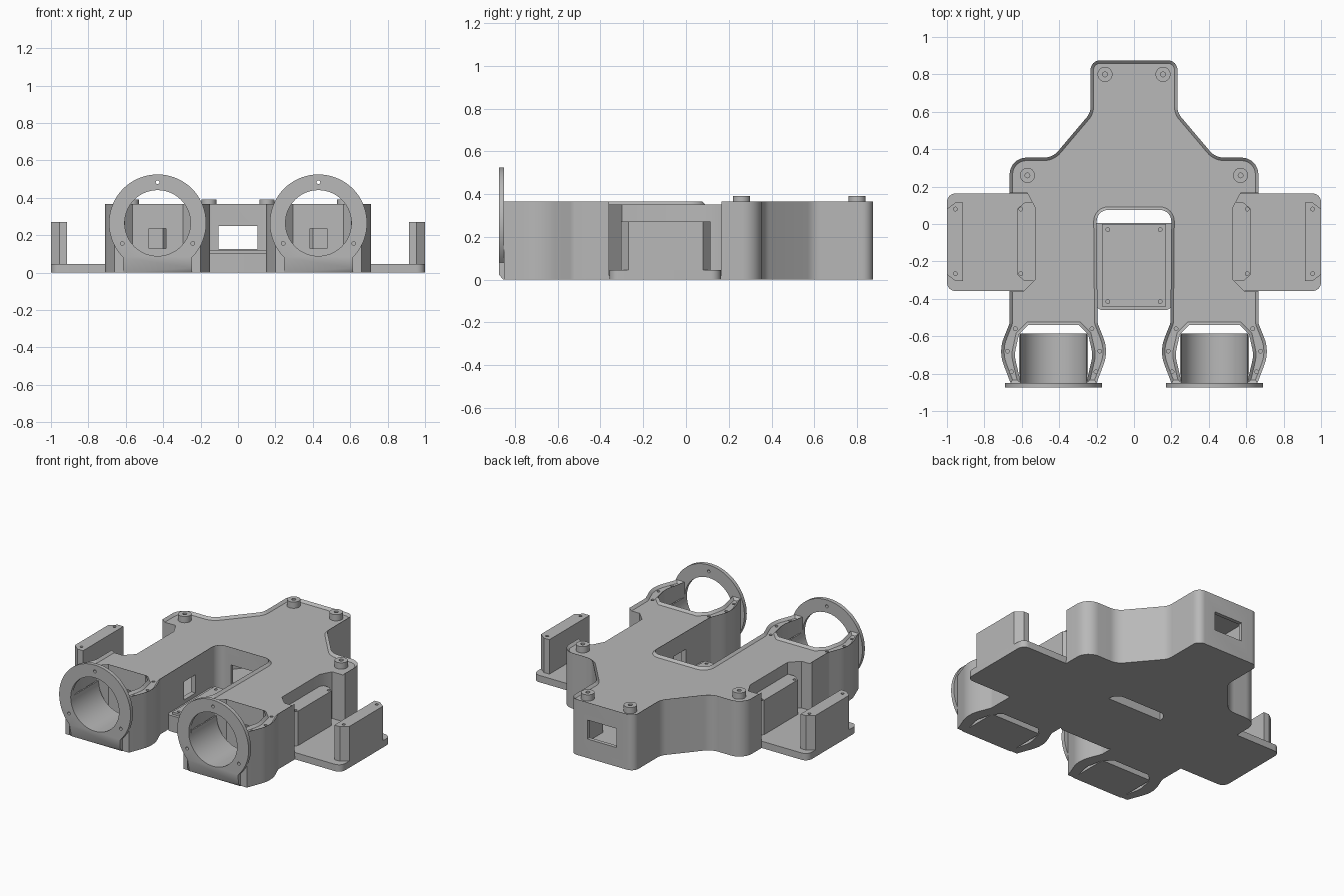
import bpy, bmesh, math
from mathutils import Vector, Matrix

cube = bpy.data.objects.get("Cube")
if cube:
    bpy.data.objects.remove(cube, do_unlink=True)

grey = bpy.data.materials.new("matte grey")
grey.use_nodes = True
grey.diffuse_color = (0.48, 0.48, 0.48, 1)
grey.node_tree.nodes["Principled BSDF"].inputs["Base Color"].default_value = (0.48, 0.48, 0.48, 1)

LEG_X, BORE_Z = 0.43, 0.265


def make(name, bm):
    bmesh.ops.recalc_face_normals(bm, faces=bm.faces)
    mesh = bpy.data.meshes.new(name)
    bm.to_mesh(mesh)
    bm.free()
    mesh.materials.append(grey)
    ob = bpy.data.objects.new(name, mesh)
    bpy.context.collection.objects.link(ob)
    return ob


def fillet(points, steps=8):
    """Round the corners of a closed polygon of (x, y, radius) points."""
    out = []
    for i, p in enumerate(points):
        c = Vector(p[:2])
        r = p[2] if len(p) > 2 else 0
        if r == 0:
            out.append(c)
            continue
        a = (Vector(points[i - 1][:2]) - c).normalized()
        b = (Vector(points[(i + 1) % len(points)][:2]) - c).normalized()
        half = a.angle(b) / 2
        centre = c + (a + b).normalized() * (r / math.sin(half))
        start = c + a * (r / math.tan(half)) - centre
        end = c + b * (r / math.tan(half)) - centre
        turn = start.angle_signed(end)
        for k in range(steps + 1):
            out.append(centre + Matrix.Rotation(-turn * k / steps, 2) @ start)
    return out


def prism(name, points, z0, z1, rim=0):
    bm = bmesh.new()
    low = bm.faces.new([bm.verts.new((p[0], p[1], z0)) for p in points])
    ext = bmesh.ops.extrude_face_region(bm, geom=[low], use_keep_orig=True)["geom"]
    bmesh.ops.translate(bm, verts=[g for g in ext if isinstance(g, bmesh.types.BMVert)], vec=(0, 0, z1 - z0))
    bmesh.ops.recalc_face_normals(bm, faces=bm.faces)
    if rim:
        top = max(bm.faces, key=lambda f: f.calc_center_median().z)
        bmesh.ops.inset_region(bm, faces=[top], thickness=rim, use_even_offset=True)
        bmesh.ops.translate(bm, verts=top.verts, vec=(0, 0, -0.015))
    return make(name, bm)


def box(name, x0, x1, y0, y1, z0, z1):
    return prism(name, [(x0, y0), (x1, y0), (x1, y1), (x0, y1)], z0, z1)


def cylinders(name, spots, r, z0, z1, segments=16):
    bm = bmesh.new()
    for x, y in spots:
        bmesh.ops.create_cone(bm, cap_ends=True, segments=segments, radius1=r, radius2=r, depth=z1 - z0,
                              matrix=Matrix.Translation((x, y, (z0 + z1) / 2)))
    return make(name, bm)


def bore(name, x, z, r, y0, y1, segments=64):
    bm = bmesh.new()
    place = Matrix.Translation((x, (y0 + y1) / 2, z)) @ Matrix.Rotation(math.pi / 2, 4, 'X')
    bmesh.ops.create_cone(bm, cap_ends=True, segments=segments, radius1=r, radius2=r, depth=y1 - y0, matrix=place)
    return make(name, bm)


def cut(ob, *cutters):
    for c in cutters:
        mod = ob.modifiers.new("cut", 'BOOLEAN')
        mod.operation, mod.solver, mod.object = 'DIFFERENCE', 'EXACT', c
        bpy.context.view_layer.objects.active = ob
        bpy.ops.object.modifier_apply(modifier=mod.name)
        bpy.data.objects.remove(c, do_unlink=True)


def flip(points):
    return [(-p[0], *p[1:]) for p in reversed(points)]


def leg(points):
    """Offsets from the leg centre to model coordinates."""
    return [(LEG_X + p[0], *p[1:]) for p in points]


# Main shell: back tail, shoulders, two legs with curved arms, centre slot
arm = [(0.235, -0.53, 0.06), (0.295, -0.68, 0.2), (0.23, -0.85),
       (0.175, -0.85), (0.21, -0.7, 0.15), (0.185, -0.59), (0.135, -0.54)]
half = ([(0.232, 0.875, 0.05), (0.232, 0.595, 0.09), (0.435, 0.355, 0.1), (0.665, 0.355, 0.09)]
        + leg(arm) + leg(flip(arm)) + [(0.2, 0.075, 0.06)])
body = prism("body_shell", fillet(half + flip(half)), 0, 0.366, rim=0.016)

# Hollow interior and wall openings
inner = [(0.2, 0.85), (0.2, 0.58), (0.4, 0.33), (0.5, 0.33), (0.5, -0.51), (0.23, -0.51), (0.23, 0.1)]
cut(body, prism("cavity", inner + flip(inner), 0.03, 0.325),
    box("cable_window", -0.105, 0.105, 0.03, 1, 0.125, 0.25))
recess = [(0.57, 0.165), (0.53, 0.09), (0.53, -0.3), (0.59, -0.36), (0.8, -0.36), (0.8, 0.165)]
for s in (-1, 1):
    cut(body, prism("side_recess", [(s * x, y) for x, y in recess], 0.02, 0.5),
        box("leg_window", s * LEG_X - 0.045, s * LEG_X + 0.045, -0.6, -0.48, 0.13, 0.235),
        box("slot_window", s * 0.22 - 0.05, s * 0.22 + 0.05, -0.28, -0.16, 0.13, 0.25))
arm_holes = [(s * LEG_X + t * dx, y) for s in (-1, 1) for t in (-1, 1)
             for dx, y in ((0.205, -0.56), (0.247, -0.68), (0.226, -0.79))]
cut(body, cylinders("arm_holes", arm_holes, 0.01, 0.3, 0.4))

# Standoffs on the deck
for s in (-1, 1):
    for label, x, y in (("tail", 0.155, 0.8), ("shoulder", 0.57, 0.26)):
        post = cylinders(label + "_standoff", [(s * x, y)], 0.04, 0.34, 0.392, 32)
        cut(post, cylinders("post_hole", [(s * x, y)], 0.013, 0.36, 0.45))

# Tray between the legs
prism("tray_base", fillet([(-0.2, 0.005), (0.2, 0.005), (0.2, -0.46, 0.03), (-0.2, -0.46, 0.03)]), 0, 0.105)
plate = box("tray_plate", -0.17, 0.17, -0.44, 0.0, 0.1, 0.12)
cut(plate, cylinders("tray_holes", [(x, y) for x in (-0.14, 0.14) for y in (-0.415, -0.03)], 0.01, 0.108, 0.2))

for s, side in ((1, "left"), (-1, "right")):
    # Side wing with two mounting walls
    wing = [(0.5, 0.163), (1, 0.163, 0.045), (1, -0.358, 0.045), (0.5, -0.358)]
    prism(side + "_wing", fillet([(s * p[0], *p[1:]) for p in wing][::s]), 0, 0.045)
    outer = [(0.915, 0.115), (0.955, 0.115), (1, 0.08), (1, -0.27), (0.955, -0.305), (0.915, -0.305)]
    inner_wall = [(0.5, 0.115), (0.585, 0.115), (0.625, 0.08), (0.625, -0.27), (0.585, -0.305), (0.5, -0.305)]
    for label, points, hole_x in (("outer", outer, 0.955), ("inner", inner_wall, 0.605)):
        wall = prism(f"{side}_{label}_mount", [(s * x, y) for x, y in points], 0.02, 0.272)
        cut(wall, cylinders("mount_holes", [(s * hole_x, 0.08), (s * hole_x, -0.265)], 0.01, 0.2, 0.3))

    # Round cradle between the leg arms
    x = s * LEG_X
    cradle = box(side + "_cradle", x - 0.185, x + 0.185, -0.852, -0.585, 0, BORE_Z)
    cut(cradle, bore("cradle_bore", x, BORE_Z, 0.176, -1, -0.4))

    # Ring flange on the front, with a square foot
    profile = [(0.26 * math.cos(a), BORE_Z + 0.26 * math.sin(a))
               for a in (math.radians(-45 + 270 * k / 54) for k in range(55))]
    profile += [(-0.185, 0.025), (-0.185, 0), (0.185, 0), (0.185, 0.025)]
    ring = prism(side + "_ring", profile, 0.85, 0.875)
    ring.data.transform(Matrix.Translation((x, 0, 0)) @ Matrix.Rotation(math.pi / 2, 4, 'X'))
    for v in ring.data.vertices:
        if v.co.z < 0.01 and v.co.y < -0.86:
            v.co.y += 0.02
    cut(ring, bore("ring_bore", x, BORE_Z, 0.176, -1, -0.8))
    for deg in (90, 210, 330):
        a = math.radians(deg)
        cut(ring, bore("ring_hole", x + 0.218 * math.cos(a), BORE_Z + 0.218 * math.sin(a), 0.01, -1, -0.8, 16))

# Smooth the round walls, keep edges sharp
bpy.ops.object.select_all(action='DESELECT')
for ob in bpy.context.scene.objects:
    if ob.type == 'MESH':
        ob.select_set(True)
        bpy.context.view_layer.objects.active = ob
bpy.ops.object.shade_smooth_by_angle(angle=math.radians(30))
